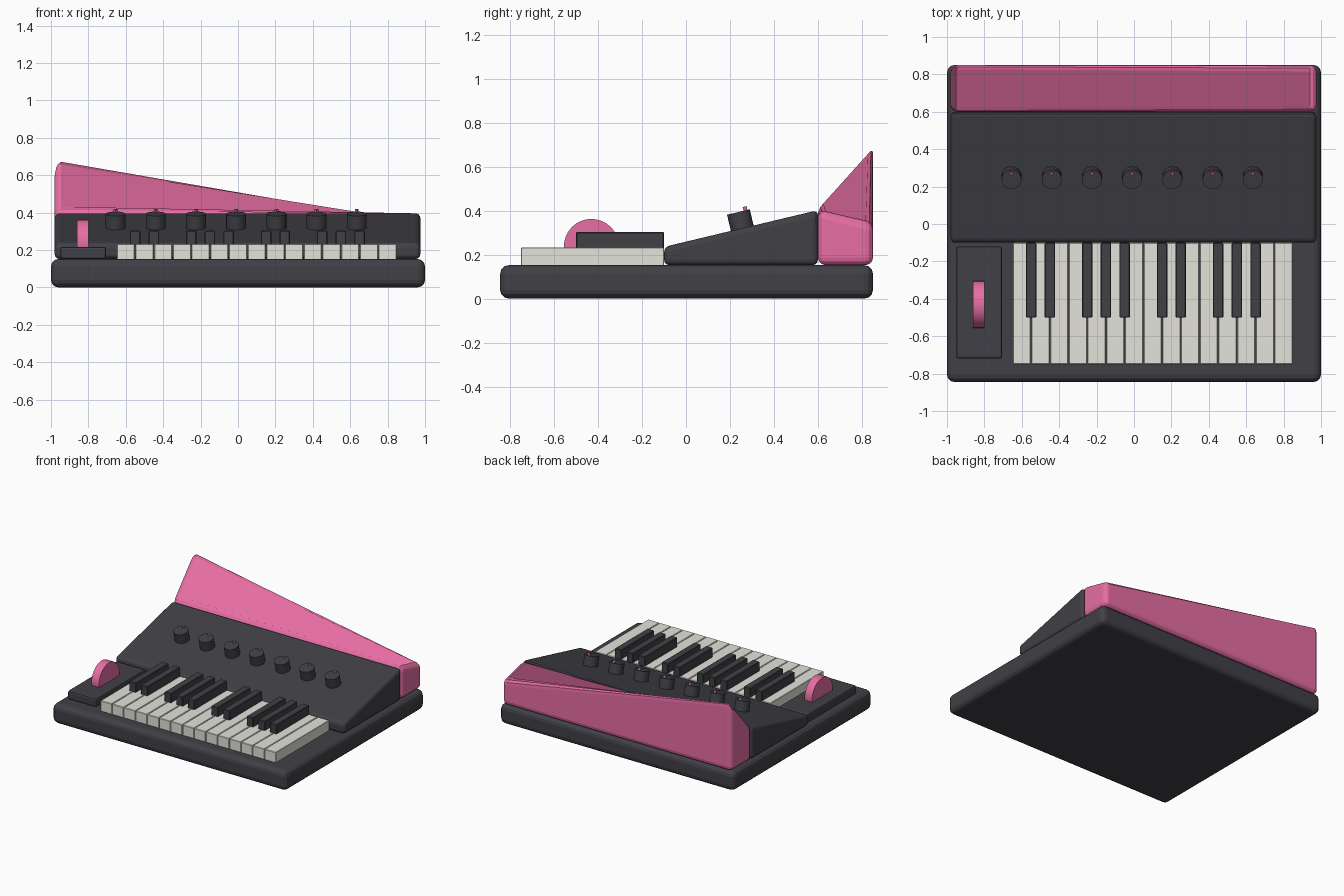
import bpy
import bmesh
import math
from mathutils import Matrix, Vector

default = bpy.data.objects.get("Cube")
if default:
    bpy.data.objects.remove(default)


def make_material(name, rgb):
    mat = bpy.data.materials.new(name)
    mat.use_nodes = True
    mat.diffuse_color = (*rgb, 1)
    bsdf = mat.node_tree.nodes["Principled BSDF"]
    bsdf.inputs["Base Color"].default_value = (*rgb, 1)
    bsdf.inputs["Roughness"].default_value = 0.6
    return mat


charcoal = make_material("charcoal", (0.052, 0.051, 0.061))
pink = make_material("pink", (0.8, 0.155, 0.37))
ivory = make_material("ivory", (0.77, 0.77, 0.71))


def finish(name, bm, mat, bevel=0, segments=3):
    bmesh.ops.recalc_face_normals(bm, faces=bm.faces)
    mesh = bpy.data.meshes.new(name)
    bm.to_mesh(mesh)
    bm.free()
    mesh.materials.append(mat)
    obj = bpy.data.objects.new(name, mesh)
    bpy.context.collection.objects.link(obj)
    if bevel:
        mod = obj.modifiers.new("rounded edges", "BEVEL")
        mod.width = bevel
        mod.segments = segments
        mod.limit_method = "NONE"
    return obj


def box(name, mat, x, y, z, bevel=0, segments=3, top=None):
    """Box from axis ranges; top(px, py) gives an optional top height per corner."""
    bm = bmesh.new()
    bmesh.ops.create_cube(bm, size=1)
    for v in bm.verts:
        raised = v.co.z > 0
        px, py, pz = (r[int(c > 0)] for r, c in zip((x, y, z), v.co))
        v.co = (px, py, top(px, py) if top and raised else pz)
    return finish(name, bm, mat, bevel, segments)


def cylinder(name, mat, radius, depth, matrix, sides):
    bm = bmesh.new()
    bmesh.ops.create_cone(bm, cap_ends=True, segments=sides, radius1=radius,
                          radius2=radius, depth=depth, matrix=matrix)
    obj = finish(name, bm, mat)
    if sides > 8:
        bpy.ops.object.select_all(action="DESELECT")
        bpy.context.view_layer.objects.active = obj
        obj.select_set(True)
        bpy.ops.object.shade_smooth_by_angle(angle=math.radians(35))
    return obj


# Base slab
box("base", charcoal, (-1, 1), (-0.845, 0.85), (0, 0.152), 0.04)

# Sloped control panel
box("control_panel", charcoal, (-0.98, 0.975), (-0.1, 0.6), (0.152, 0.4), 0.025,
    top=lambda px, py: 0.235 if py < 0 else 0.402)

# Rear block whose back edge rises toward one end
box("rear_block", pink, (-0.98, 0.975), (0.6, 0.85), (0.152, 0.4), 0.035,
    top=lambda px, py: 0.405 if py < 0.7 else (0.69 if px < 0 else 0.34))

# Keyboard: white keys, then black keys in groups of two and three
first_x, pitch = -0.6, 0.1
for i in range(15):
    cx = first_x + i * pitch
    box(f"white_key_{i + 1}", ivory, (cx - 0.048, cx + 0.048), (-0.75, -0.1),
        (0.15, 0.232), 0.003, 1)
    if i < 14 and i % 7 in (0, 1, 3, 4, 5):
        bx = cx + pitch / 2
        box(f"black_key_{i + 1}", charcoal, (bx - 0.028, bx + 0.028), (-0.5, -0.1),
            (0.225, 0.303), 0.004, 1)

# Wheel and its mounting plate
box("wheel_plate", charcoal, (-0.95, -0.705), (-0.72, -0.12), (0.15, 0.217), 0.012, 2)
cylinder("pitch_wheel", pink, 0.125, 0.064,
         Matrix.Translation((-0.83, -0.43, 0.237)) @ Matrix.Rotation(math.pi / 2, 4, "Y"), 32)

# Row of knobs, each tilted with the panel and carrying a small pointer
tilt = Matrix.Rotation(math.atan2(0.167, 0.7), 4, "X")
for i in range(7):
    place = Matrix.Translation(Vector((-0.655 + 0.215 * i, 0.248, 0.352))) @ tilt
    cylinder(f"knob_{i + 1}", charcoal, 0.053, 0.085, place, 24)
    pointer = place @ Matrix.Translation((0, 0.036, 0.045)) @ Matrix.Rotation(math.pi, 4, "Z")
    cylinder(f"knob_pointer_{i + 1}", pink, 0.012, 0.03, pointer, 3)
